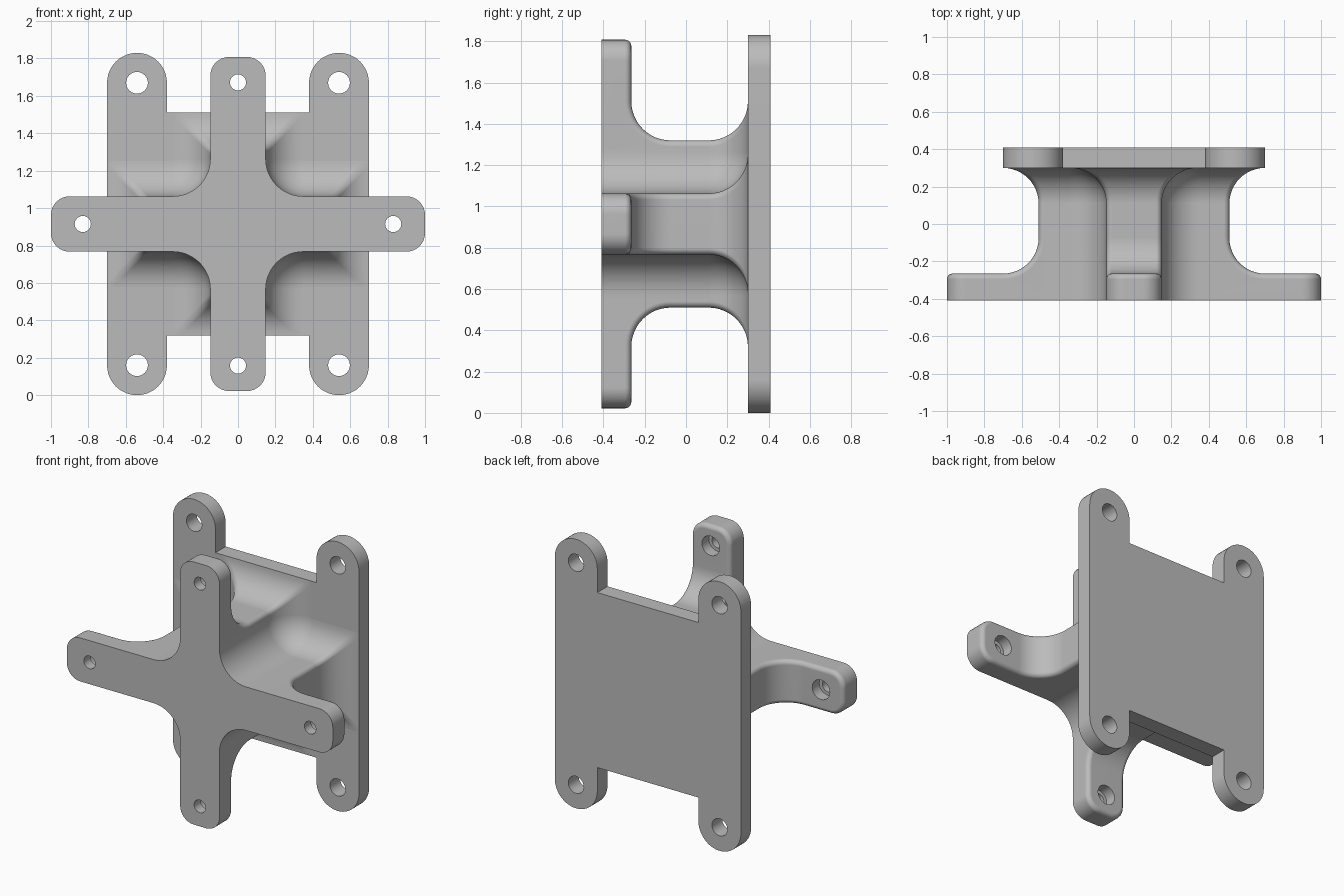
import bpy, bmesh, math
from mathutils import Matrix, Vector

cube = bpy.data.objects.get("Cube")
if cube:
    bpy.data.objects.remove(cube, do_unlink=True)

MID = 0.915                       # height of the centre axis
FRONT, ARM_BACK = -0.41, -0.265   # front arms, along y
PLATE, BACK = 0.30, 0.41          # back plate, along y
W, R, EDGE = 0.148, 0.19, 0.03    # arm half width, fillet radius, edge rounding
WEB_X, WEB_Z = 0.51, 0.405        # half lengths of the cross-shaped core

grey = bpy.data.materials.new("plain grey")
grey.use_nodes = True
grey.diffuse_color = (0.5, 0.5, 0.5, 1)
grey.node_tree.nodes["Principled BSDF"].inputs["Base Color"].default_value = (0.5, 0.5, 0.5, 1)


def arc(cx, cy, r, start, end, n=8):
    angles = [math.radians(start + (end - start) * i / n) for i in range(n + 1)]
    return [(cx + r * math.cos(a), cy + r * math.sin(a)) for a in angles]


def four_way(quarter):
    """Complete an outline from its first quadrant."""
    back = quarter[::-1]
    return (quarter + [(-x, z) for x, z in back]
            + [(-x, -z) for x, z in quarter] + [(x, -z) for x, z in back])


def loft(rings):
    """Solid through matching rings of points, closed at both ends."""
    bm = bmesh.new()
    loops = [[bm.verts.new(p) for p in ring] for ring in rings]
    n = len(loops[0])
    for a, b in zip(loops, loops[1:]):
        for i in range(n):
            j = (i + 1) % n
            bm.faces.new((a[i], a[j], b[j], b[i]))
    bm.faces.new(loops[0])
    bm.faces.new(loops[-1][::-1])
    bmesh.ops.recalc_face_normals(bm, faces=bm.faces)
    return bm


def make_object(name, bm):
    mesh = bpy.data.meshes.new(name)
    bm.to_mesh(mesh)
    bm.free()
    mesh.materials.append(grey)
    obj = bpy.data.objects.new(name, mesh)
    obj.location.z = MID
    bpy.context.collection.objects.link(obj)
    return obj


def activate(obj):
    bpy.ops.object.select_all(action='DESELECT')
    obj.select_set(True)
    bpy.context.view_layer.objects.active = obj


def drill(obj, x, z, radius, y0, y1):
    """Cut a round hole along y."""
    circle = arc(x, z, radius, 0, 360, 40)[:-1]
    cutter = make_object("hole_cutter", loft([[(u, y, v) for u, v in circle] for y in (y0, y1)]))
    cutter.hide_render = True
    mod = obj.modifiers.new("hole", 'BOOLEAN')
    mod.operation, mod.solver, mod.object = 'DIFFERENCE', 'EXACT', cutter
    bpy.context.view_layer.update()
    activate(obj)
    bpy.ops.object.modifier_apply(modifier=mod.name)
    bpy.data.objects.remove(cutter, do_unlink=True)


def finish(obj):
    activate(obj)
    bpy.ops.object.shade_smooth_by_angle(angle=math.radians(28))
    mod = obj.modifiers.new("flat face normals", 'WEIGHTED_NORMAL')
    mod.keep_sharp = True


# Back plate: two round-ended strips joined by a lower, wider middle
strip_x, strip_r, strip_z = 0.54, 0.16, MID - 0.16
quarter = arc(strip_x, strip_z, strip_r, 0, 180, 24) + [(strip_x - strip_r, WEB_Z + R)]
outline = four_way(quarter)
plate = make_object("back_plate", loft([[(x, y, z) for x, z in outline] for y in (PLATE, BACK)]))
for sx in (-1, 1):
    for sz in (-1, 1):
        drill(plate, sx * strip_x, sz * strip_z, 0.058, PLATE - 0.1, BACK + 0.1)
finish(plate)


# Core: cross section with filleted inner corners, flaring out into the plate
def cross_ring(y, d):
    w, r = W + d, 0.2 - d
    quarter = (arc(WEB_X + d - EDGE, w - EDGE, EDGE, 0, 90, 5)
               + arc(w + r, w + r, r, 270, 180, 12)
               + arc(w - EDGE, WEB_Z + d - EDGE, EDGE, 0, 90, 5))
    return [(x, y, z) for x, z in four_way(quarter)]


flare = [cross_ring(y, d) for d, y in arc(R, PLATE - R, R, 180, 90, 12)]
core = make_object("cross_core", loft([cross_ring(FRONT, 0)] + flare))
finish(core)


# Arms: side profile with a curved underside, extruded across the width
def make_arm(name, tip, web, hole, turn):
    inner, end = 0.36, PLATE - R
    profile = [(inner, FRONT), (tip, FRONT), (tip, ARM_BACK)]
    profile += arc(web + R, ARM_BACK + R, R, 270, 180, 12)
    profile += [(web, end), (inner, end)]
    bm = loft([[(x, y, z) for x, y in profile] for z in (-W, W)])

    def middle(e):
        return (e.verts[0].co + e.verts[1].co) / 2

    corners = [e for e in bm.edges
               if all(abs(v.co.x - tip) < 1e-4 for v in e.verts)
               and abs(e.verts[0].co.z - e.verts[1].co.z) < 1e-4]
    bmesh.ops.bevel(bm, geom=corners, offset=0.1, offset_type='OFFSET', segments=8,
                    profile=0.5, affect='EDGES')
    rim = [e for e in bm.edges
           if e.calc_face_angle(0) > 1 and middle(e).x > inner + 0.01
           and FRONT + 0.01 < middle(e).y < end - 0.005]
    bmesh.ops.bevel(bm, geom=rim, offset=EDGE, offset_type='OFFSET', segments=5,
                    profile=0.5, affect='EDGES')
    rotation = Matrix.Rotation(turn * math.pi / 2, 4, 'Y')
    bmesh.ops.transform(bm, matrix=rotation, verts=bm.verts)
    arm = make_object(name, bm)
    centre = rotation @ Vector((hole, 0, 0))
    drill(arm, centre.x, centre.z, 0.043, FRONT - 0.1, ARM_BACK + 0.1)
    drill(arm, centre.x, centre.z, 0.066, ARM_BACK - 0.075, ARM_BACK + 0.1)
    finish(arm)


make_arm("left_arm", 1.0, WEB_X, 0.83, 0)
make_arm("right_arm", 1.0, WEB_X, 0.83, 2)
make_arm("lower_arm", 0.893, WEB_Z, 0.757, 1)
make_arm("upper_arm", 0.893, WEB_Z, 0.757, 3)
